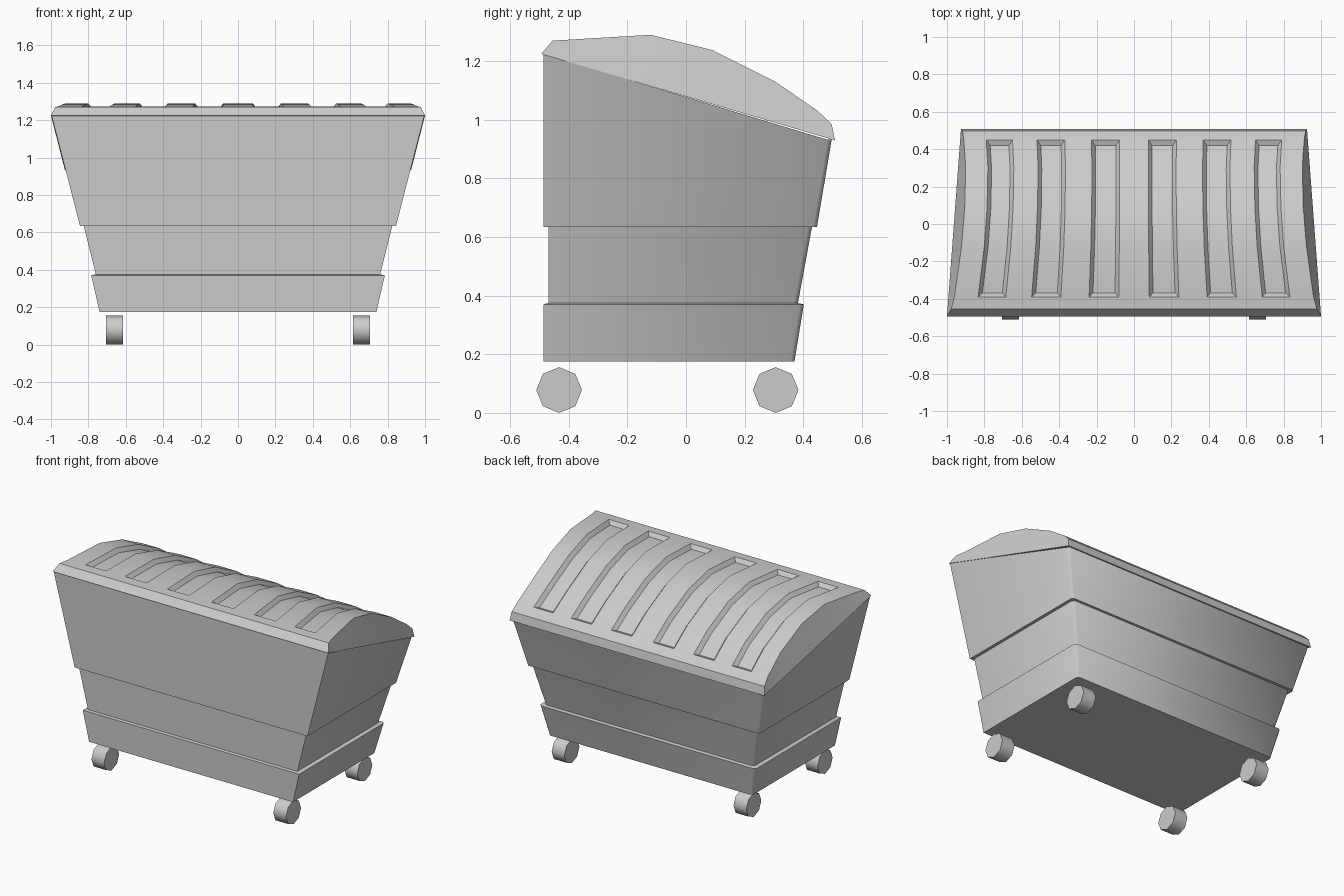
import bpy, bmesh
from math import radians, pi
from mathutils import Matrix

if "Cube" in bpy.data.objects:
    bpy.data.objects.remove(bpy.data.objects["Cube"])


def finish(bm, name, angle):
    bmesh.ops.recalc_face_normals(bm, faces=bm.faces[:])
    me = bpy.data.meshes.new(name)
    bm.to_mesh(me)
    bm.free()
    ob = bpy.data.objects.new(name, me)
    bpy.context.collection.objects.link(ob)
    bpy.ops.object.select_all(action='DESELECT')
    ob.select_set(True)
    bpy.context.view_layer.objects.active = ob
    bpy.ops.object.shade_smooth_by_angle(angle=radians(angle))
    return ob


# Body: tapered bands lofted through rings (half width, back y, front y, z front, z back)
RINGS = [
    (0.740, 0.740, 0.370, -0.487, 0.175, 0.175),
    (0.785, 0.785, 0.402, -0.487, 0.370, 0.370),
    (0.760, 0.760, 0.382, -0.470, 0.375, 0.375),
    (0.825, 0.825, 0.430, -0.470, 0.635, 0.635),
    (0.845, 0.845, 0.447, -0.487, 0.635, 0.635),
    (0.997, 0.920, 0.497, -0.487, 1.225, 0.932),
]
C = 0.014  # small chamfer on the back corners
bm = bmesh.new()
loops = []
for wf, wb, yb, yf, zf, zb in RINGS:
    pts = [(-wf, yf, zf), (wf, yf, zf), (wb, yb - C, zb), (wb - C, yb, zb),
           (C - wb, yb, zb), (-wb, yb - C, zb)]
    loops.append([bm.verts.new(p) for p in pts])
for a, b in zip(loops, loops[1:]):
    for i in range(6):
        j = (i + 1) % 6
        bm.faces.new((a[i], a[j], b[j], b[i]))
bm.faces.new(loops[0][::-1])
finish(bm, "bin_body", 50)

# Lid: curved grid, rows are (y, z, half width)
ROWS = [(-0.494, 1.225, 1.0), (-0.455, 1.27, 0.977), (-0.39, 1.274, 0.96),
        (-0.12, 1.29, 0.922), (0.09, 1.238, 0.905), (0.305, 1.13, 0.90),
        (0.45, 1.03, 0.91), (0.497, 0.985, 0.917), (0.508, 0.93, 0.925)]
half = [0.085, 0.25, 0.407, 0.57, 0.714, 0.868, 1.0]
cols = [-u for u in reversed(half)] + half
bm = bmesh.new()
grid = [[bm.verts.new((u * w, y, z)) for u in cols] for y, z, w in ROWS]
grooves = []
for r in range(len(ROWS) - 1):
    for c in range(len(cols) - 1):
        f = bm.faces.new((grid[r][c], grid[r][c + 1], grid[r + 1][c + 1], grid[r + 1][c]))
        if 2 <= r <= 5 and c % 2 == 1:
            grooves.append(f)

# Lid ends and underside follow the straight sloping rim
y0, z0, w0 = ROWS[0]
y1, z1, w1 = ROWS[-1]
rims = []
for side, col in ((-1, 0), (1, -1)):
    rim = [grid[0][col]]
    for y, _, _ in ROWS[1:-1]:
        t = (y - y0) / (y1 - y0)
        rim.append(bm.verts.new((side * (w0 + (w1 - w0) * t), y, z0 + (z1 - z0) * t)))
    rim.append(grid[-1][col])
    for r in range(len(ROWS) - 1):
        quad = [rim[r], rim[r + 1], grid[r + 1][col], grid[r][col]]
        bm.faces.new(list(dict.fromkeys(quad)))
    rims.append(rim)
bm.faces.new(rims[0] + grid[-1][1:-1] + rims[1][::-1] + grid[0][1:-1][::-1])

# Six sunken grooves
bmesh.ops.recalc_face_normals(bm, faces=bm.faces[:])
bmesh.ops.inset_region(bm, faces=grooves, thickness=0.02, depth=-0.025,
                       use_even_offset=True, use_boundary=True)
finish(bm, "bin_lid", 25)

# Wheels: four octagonal drums
for side, sx in (("left", -1), ("right", 1)):
    for end, y in (("front", -0.433), ("back", 0.306)):
        bm = bmesh.new()
        bmesh.ops.create_cone(bm, cap_ends=True, segments=8, radius1=0.078,
                              radius2=0.078, depth=0.092)
        bm.transform(Matrix.Translation((sx * 0.66, y, 0.078)) @ Matrix.Rotation(pi / 2, 4, 'Y'))
        finish(bm, f"{end}_{side}_wheel", 50)
